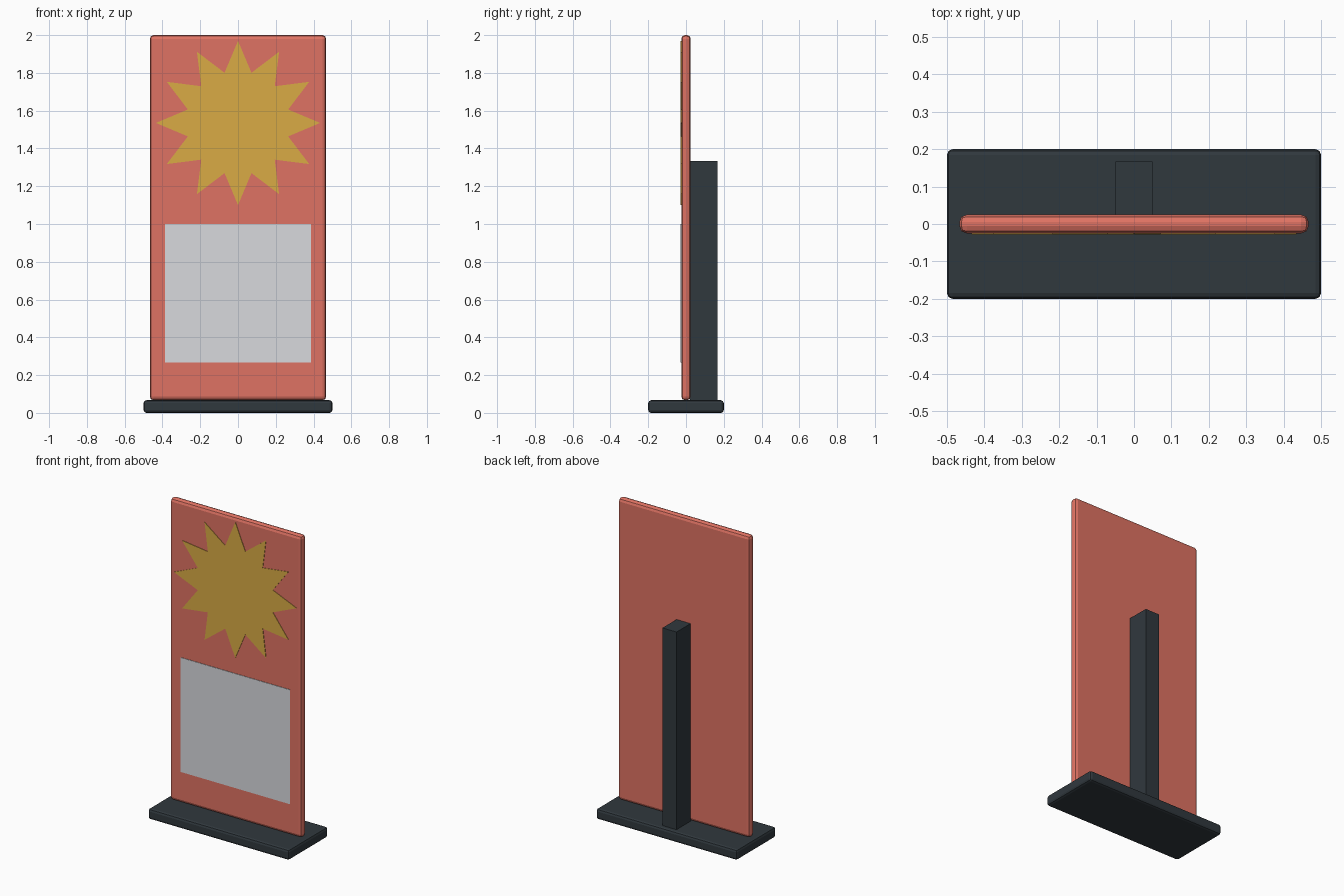
import bpy
import math

default = bpy.data.objects.get("Cube")
if default:
    bpy.data.objects.remove(default, do_unlink=True)


def material(name, rgb):
    mat = bpy.data.materials.new(name)
    mat.use_nodes = True
    color = (*rgb, 1.0)
    mat.diffuse_color = color
    bsdf = mat.node_tree.nodes["Principled BSDF"]
    bsdf.inputs["Base Color"].default_value = color
    bsdf.inputs["Roughness"].default_value = 0.7
    return mat


coral = material("coral", (0.74, 0.17, 0.125))
gold = material("gold", (0.70, 0.41, 0.06))
paper = material("pale_grey", (0.69, 0.70, 0.73))
charcoal = material("charcoal", (0.03, 0.04, 0.048))


def box(name, low, high, mat, bevel=0.0):
    """Box between two corners, with optional rounded edges."""
    bpy.ops.mesh.primitive_cube_add(size=1)
    obj = bpy.context.object
    obj.name = name
    obj.location = [(a + b) / 2 for a, b in zip(low, high)]
    obj.scale = [b - a for a, b in zip(low, high)]
    bpy.ops.object.transform_apply(location=True, scale=True)
    obj.data.materials.append(mat)
    if bevel:
        mod = obj.modifiers.new("rounded_edges", "BEVEL")
        mod.width = bevel
        mod.segments = 2
    return obj


def front_plate(name, outline, mat, y, depth=0.003):
    """Thin plate from an (x, z) outline, its back at y."""
    n = len(outline)
    verts = [(x, y - depth, z) for x, z in outline] + [(x, y, z) for x, z in outline]
    faces = [list(range(n)), list(range(2 * n - 1, n - 1, -1))]
    faces += [[i, i + n, (i + 1) % n + n, (i + 1) % n] for i in range(n)]
    mesh = bpy.data.meshes.new(name)
    mesh.from_pydata(verts, [], faces)
    mesh.materials.append(mat)
    obj = bpy.data.objects.new(name, mesh)
    bpy.context.collection.objects.link(obj)
    return obj


# Stand and rear support
box("base", (-0.5, -0.2, 0), (0.5, 0.2, 0.067), charcoal, 0.015)
box("rear_post", (-0.05, 0.02, 0.06), (0.05, 0.167, 1.333), charcoal)

# Upright board
box("board", (-0.467, -0.025, 0.067), (0.467, 0.025, 2.0), coral, 0.02)

# Sunburst with twelve points
points = 12
sunburst = []
for i in range(points * 2):
    radius = 0.435 if i % 2 == 0 else 0.275
    angle = math.pi * i / points
    sunburst.append((radius * math.cos(angle), 1.535 + radius * math.sin(angle)))
front_plate("sunburst", sunburst, gold, -0.025)

# Blank notice sheet
sheet = [(-0.387, 0.267), (0.387, 0.267), (0.387, 1.0), (-0.387, 1.0)]
front_plate("notice_sheet", sheet, paper, -0.025)
